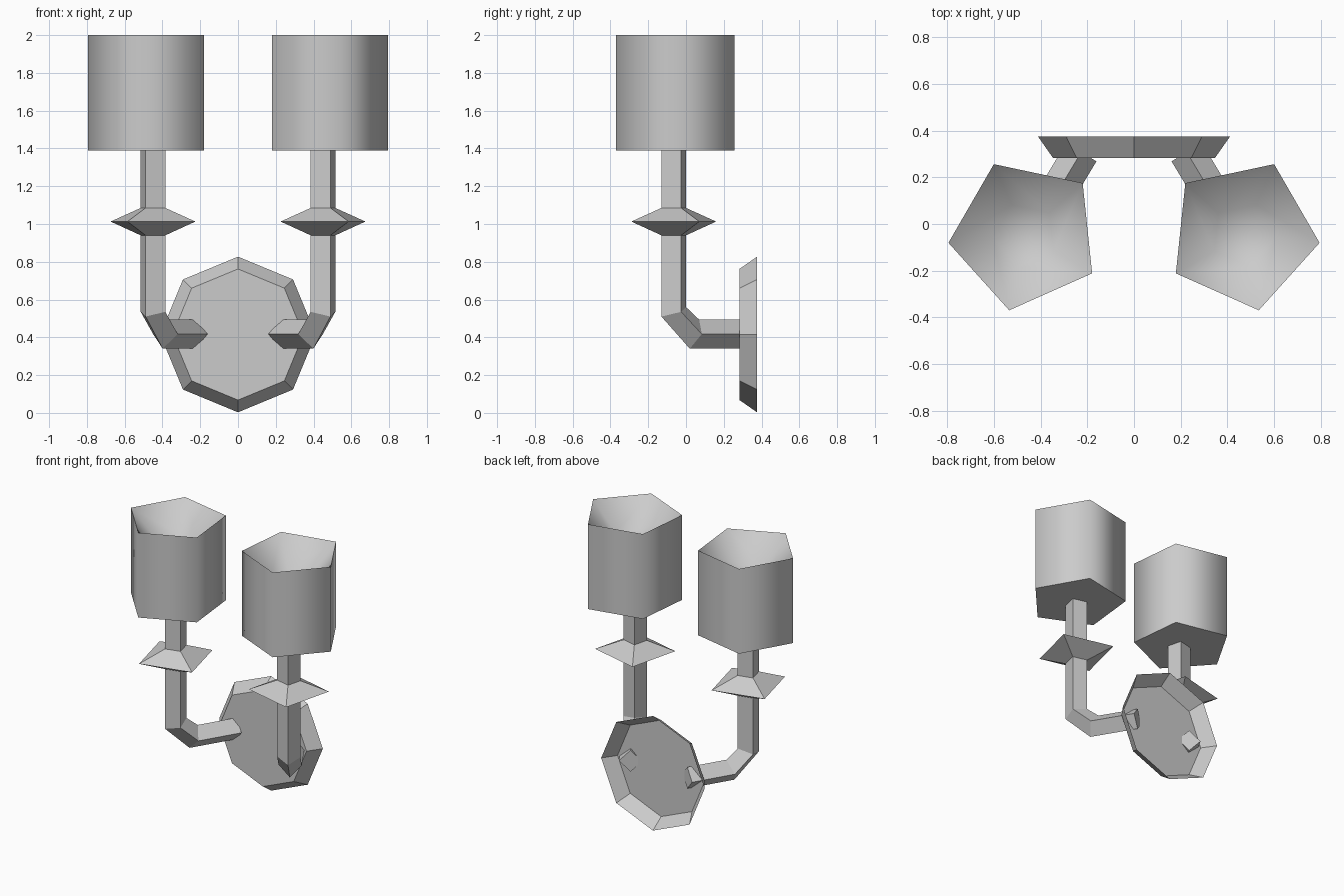
import bpy, bmesh, math
from mathutils import Vector

cube = bpy.data.objects.get("Cube")
if cube:
    bpy.data.objects.remove(cube, do_unlink=True)

grey = bpy.data.materials.new("plain grey")
grey.use_nodes = True
colour = (0.6, 0.6, 0.6, 1)
grey.diffuse_color = colour
grey.node_tree.nodes["Principled BSDF"].inputs["Base Color"].default_value = colour

UP = Vector((0, 0, 1))


def loft(name, rings, cap_start=True, cap_end=True, smooth=False):
    """Skin a list of equal-length point rings, optionally closing the ends."""
    bm = bmesh.new()
    loops = [[bm.verts.new(p) for p in ring] for ring in rings]
    n = len(loops[0])
    for a, b in zip(loops, loops[1:]):
        for i in range(n):
            j = (i + 1) % n
            bm.faces.new((a[i], a[j], b[j], b[i]))
    if cap_start:
        bm.faces.new(loops[0][::-1])
    if cap_end:
        bm.faces.new(loops[-1])
    bmesh.ops.recalc_face_normals(bm, faces=bm.faces)
    mesh = bpy.data.meshes.new(name)
    bm.to_mesh(mesh)
    bm.free()
    mesh.materials.append(grey)
    obj = bpy.data.objects.new(name, mesh)
    bpy.context.collection.objects.link(obj)
    if smooth:
        bpy.ops.object.select_all(action='DESELECT')
        obj.select_set(True)
        bpy.context.view_layer.objects.active = obj
        bpy.ops.object.shade_smooth_by_angle(angle=math.radians(80))
    return obj


def polygon(centre, u, v, radius, sides, start=0.0):
    """Regular polygon in the plane of u and v."""
    angles = [math.radians(start) + math.tau * i / sides for i in range(sides)]
    return [centre + radius * (u * math.cos(a) + v * math.sin(a)) for a in angles]


# Wall plate: shallow octagonal dish, open at the back
loft("wall_plate",
     [polygon(Vector((0, y, 0.415)), Vector((1, 0, 0)), UP, r, 8, 90)
      for r, y in ((0.347, 0.283), (0.412, 0.376))], cap_end=False)

TURN = 31
STEM_R = 0.076

for side, s in (("left", 1), ("right", -1)):
    across = Vector((s * math.cos(math.radians(TURN)), math.sin(math.radians(TURN)), 0))
    inward = Vector((-s * math.sin(math.radians(TURN)), math.cos(math.radians(TURN)), 0))
    foot = Vector((s * 0.45, -0.065, 0))

    # Bent square arm: wall end, mitred bend, then upright stem
    path = [(0.435, 0.417, 0, 0.077), (0.128, 0.417, 0.029, 0.077),
            (0, 0.535, STEM_R, 0.025), (0, 1.4, STEM_R, 0)]
    rings = []
    for along, z, tilt_in, tilt_up in path:
        c = foot + inward * along + UP * z
        t = inward * tilt_in + UP * tilt_up
        rings.append([c + t, c + across * STEM_R, c - t, c - across * STEM_R])
    loft(side + "_arm", rings)

    # Flared square collar around the stem
    loft(side + "_collar",
         [polygon(foot + UP * z, across, inward, r, 4)
          for r, z in ((STEM_R, 0.94), (0.262, 1.013), (STEM_R, 1.085))])

    # Five-sided shade with a sunken funnel top
    middle = Vector((s * 0.466, -0.046, 0))
    loft(side + "_shade",
         [polygon(middle + UP * z, Vector((s, 0, 0)), Vector((0, 1, 0)), r, 5, -6)
          for r, z in ((0.331, 1.39), (0.331, 2.0), (0.14, 1.82))], smooth=True)
